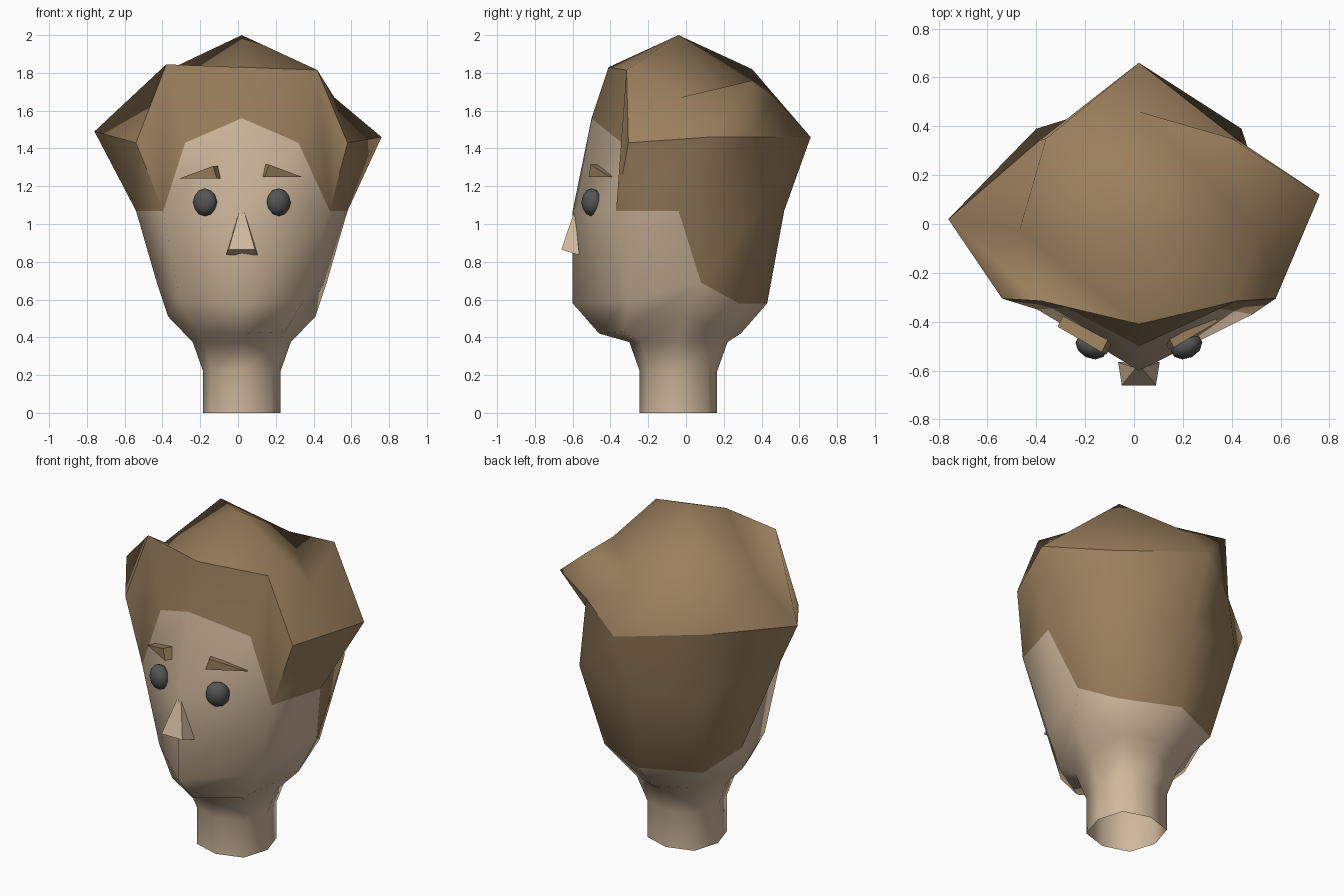
import bpy, bmesh, math
from mathutils import Matrix, Vector

cube = bpy.data.objects.get("Cube")
if cube:
    bpy.data.objects.remove(cube, do_unlink=True)

MID = 0.02  # x of the head's middle plane


def material(name, colour):
    mat = bpy.data.materials.new(name)
    mat.use_nodes = True
    mat.diffuse_color = (*colour, 1)
    mat.node_tree.nodes["Principled BSDF"].inputs["Base Color"].default_value = (*colour, 1)
    return mat


skin = material("skin", (0.64, 0.485, 0.335))
brown = material("hair_brown", (0.33, 0.215, 0.11))
grey = material("eye_grey", (0.09, 0.09, 0.09))


def finish(bm, name, mats, smooth=False):
    bmesh.ops.recalc_face_normals(bm, faces=bm.faces)
    for face in bm.faces:
        face.smooth = smooth
    mesh = bpy.data.meshes.new(name)
    bm.to_mesh(mesh)
    bm.free()
    for mat in mats:
        mesh.materials.append(mat)
    bpy.context.collection.objects.link(bpy.data.objects.new(name, mesh))


# Half of the head: one column of (x, y, z) per direction, from jaw to crown
columns = [
    [(0, -.46, .42), (0, -.6, .58), (0, -.6, 1.07), (0, -.5, 1.56), (0, -.41, 1.83)],
    [(.23, -.33, .43), (.33, -.31, .6), (.44, -.36, 1.07), (.3, -.34, 1.43), (.4, -.315, 1.83)],
    [(.39, -.01, .51), (.45, .08, .69), (.56, -.04, 1.07), (.76, .07, 1.475), (.49, -.03, 1.67)],
    [(.22, .2, .43), (.33, .28, .58), (.42, .39, 1.07), (.41, .34, 1.46), (.38, .35, 1.79)],
    [(0, .29, .42), (0, .43, .58), (0, .52, 1.07), (0, .66, 1.46), (0, .46, 1.68)],
]
NECK = [(.205, 0), (.205, .22), (.26, .375)]
# Slight left/right unevenness, keyed by (column, ring)
uneven = {(2, 6): (-.02, .05, -.015), (1, 5): (.025, -.01, 0),
          (3, 7): (0, 0, -.03), (1, 7): (0, 0, -.015)}

bm = bmesh.new()
grid = []
for i in range(8):
    side = 1 if i <= 4 else -1
    col = i if i <= 4 else 8 - i
    turn = math.radians(45 * i)
    bulge = 1.08 if i % 2 else 1  # the neck is a little squarish
    strip = [bm.verts.new((MID + r * bulge * math.sin(turn), -.04 - r * bulge * math.cos(turn), z))
             for r, z in NECK]
    for ring, point in enumerate(columns[col], start=len(NECK)):
        x, y, z = Vector(point) + Vector(uneven.get((col, ring), (0, 0, 0))) * side
        strip.append(bm.verts.new((MID + side * x, y, z)))
    grid.append(strip)
apex = bm.verts.new((MID, -.04, 2))
corners = {s: bm.verts.new((MID + s * .56, -.305, 1.43)) for s in (1, -1)}


def add_face(verts, hair=True):
    bm.faces.new(verts).material_index = int(hair)


CHEEK, BROW, CROWN = 5, 6, 7
for i in range(8):
    a, b = list(grid[i]), list(grid[(i + 1) % 8])
    # Temples: the side hair starts at the outer corner, not at the hairline
    if i == 1:
        a[BROW] = corners[1]
    if i == 6:
        b[BROW] = corners[-1]
    for k in range(CROWN):
        at_front, at_back = i in (0, 7), 2 <= i <= 5
        hair = k >= 6 or (k == 5 and not at_front) or (k == 4 and at_back)
        add_face((a[k], b[k], b[k + 1], a[k + 1]), hair)

# Crown: two quarters are ridged, the other two have a valley inside the tuft
for i in (1, 3, 5, 7):
    before, tuft, after = (grid[j % 8][CROWN] for j in (i - 1, i, i + 1))
    if i in (3, 7):
        add_face((before, tuft, after))
        add_face((before, after, apex))
    else:
        add_face((before, tuft, apex))
        add_face((tuft, after, apex))

# Fringe ends beside the face
for i, s in ((1, 1), (7, -1)):
    add_face((grid[i][CHEEK], corners[s], grid[i][CROWN], grid[i][BROW]))

# Crisp edges around the back of the hair and the fringe
rim = [corners[1]] + [grid[i][BROW] for i in range(2, 7)] + [corners[-1]]
fringe = [grid[1][CHEEK], corners[1], grid[1][CROWN], grid[0][CROWN],
          grid[7][CROWN], corners[-1], grid[7][CHEEK]]
for chain in (rim, fringe):
    for p, q in zip(chain, chain[1:]):
        bm.edges.get((p, q)).smooth = False
finish(bm, "head_and_hair", [skin, brown], True)

# Nose: a narrow wedge widening downward
bm = bmesh.new()
top = [bm.verts.new((MID + s * .012, -.59, 1.07)) for s in (-1, 1)]
tip = [bm.verts.new((MID + s * .07, -.66, .865)) for s in (-1, 1)]
base = [bm.verts.new((MID + s * .085, -.565, .835)) for s in (-1, 1)]
for (p, q), (r, t) in ((top, tip), (tip, base), (base, top)):
    bm.faces.new((p, q, t, r))
for s in (0, 1):
    bm.faces.new((top[s], tip[s], base[s]))
finish(bm, "nose", [skin])

# Eyes and eyebrows on both sides; one eyebrow is thicker and sits lower
for s, label, thick, drop in ((1, "left", .015, 0), (-1, "right", .035, .008)):
    bm = bmesh.new()
    bmesh.ops.create_icosphere(bm, subdivisions=2, radius=1)
    bm.transform(Matrix.Translation((MID + s * .195, -.5, 1.115))
                 @ Matrix.Rotation(s * math.radians(27), 4, 'Z')
                 @ Matrix.Diagonal((.068, .05, .074, 1)))
    finish(bm, label + "_eye", [grey], True)

    bm = bmesh.new()
    outline = [(.115, -.5, 1.25), (.135, -.49, 1.315), (.315, -.385, 1.248)]
    outer, inner = ([bm.verts.new((MID + s * (x + push * .5), y - push, z - drop))
                     for x, y, z in outline] for push in (thick, -.03))
    bm.faces.new(outer)
    bm.faces.new(inner)
    for j in range(3):
        n = (j + 1) % 3
        bm.faces.new((outer[j], outer[n], inner[n], inner[j]))
    finish(bm, label + "_eyebrow", [brown])
